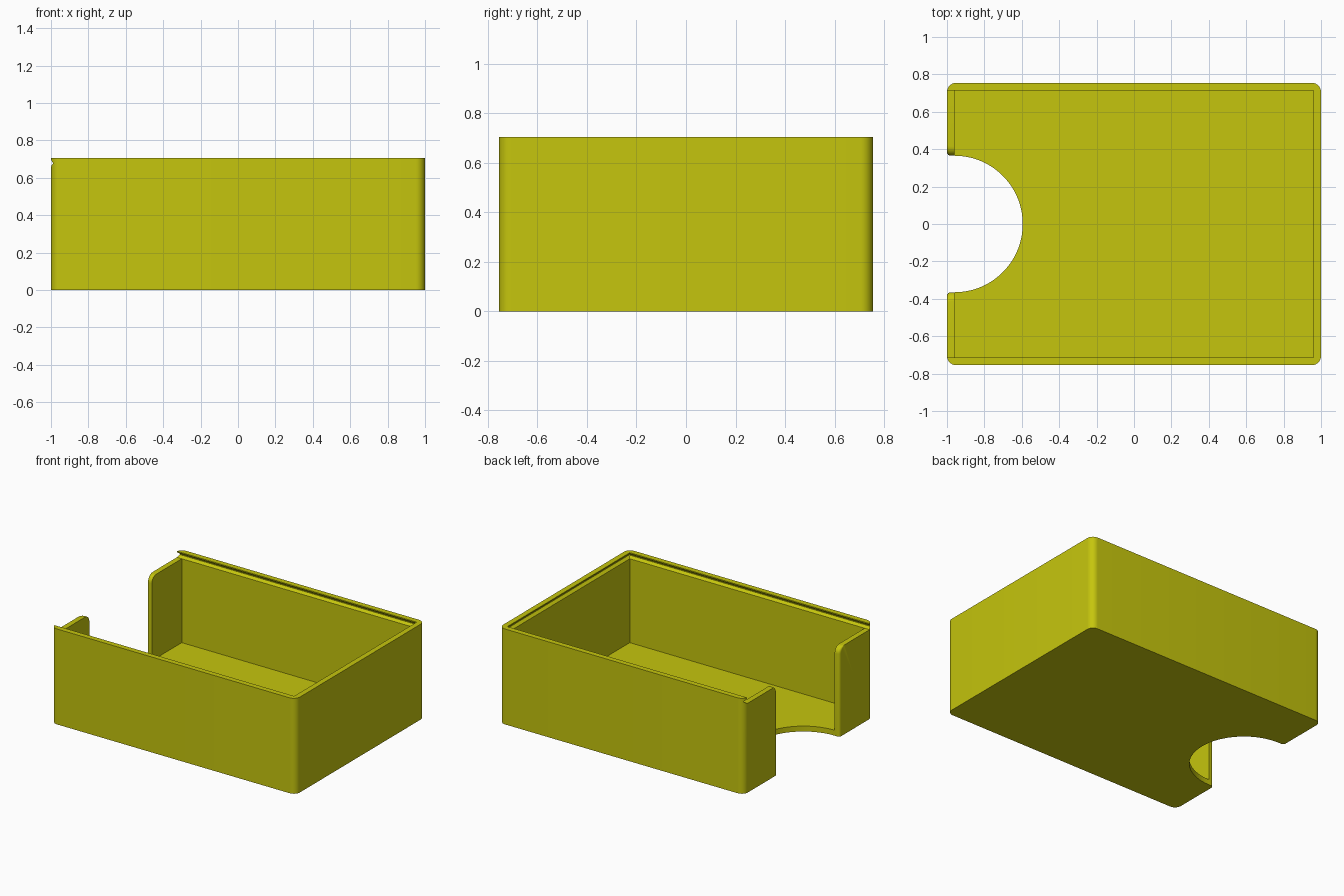
import bpy, bmesh, math

if "Cube" in bpy.data.objects:
    bpy.data.objects.remove(bpy.data.objects["Cube"])

WALL, HX, HY, TOP = 0.04, 1.0, 0.755, 0.705
IN_Y = HY - WALL          # inner half width
SLOT_Z = 0.66             # bottom of the lid slot
CORNER, NOTCH_R, FILLET, FLARE = 0.05, 0.365, 0.05, 0.02

yellow = bpy.data.materials.new("yellow plastic")
yellow.diffuse_color = (0.56, 0.56, 0.004, 1)
yellow.use_nodes = True
yellow.node_tree.nodes["Principled BSDF"].inputs["Base Color"].default_value = yellow.diffuse_color


def loft(name, rings):
    """Closed solid through a stack of equal-length rings."""
    bm = bmesh.new()
    loops = [[bm.verts.new(p) for p in ring] for ring in rings]
    n = len(loops[0])
    for a, b in zip(loops, loops[1:]):
        for i in range(n):
            j = (i + 1) % n
            bm.faces.new((a[i], a[j], b[j], b[i]))
    bm.faces.new(loops[0][::-1])
    bm.faces.new(loops[-1])
    bmesh.ops.recalc_face_normals(bm, faces=bm.faces)
    mesh = bpy.data.meshes.new(name)
    bm.to_mesh(mesh)
    bm.free()
    mesh.materials.append(yellow)
    ob = bpy.data.objects.new(name, mesh)
    bpy.context.collection.objects.link(ob)
    return ob


def rect(x0, x1, hy, z):
    return [(x0, -hy, z), (x1, -hy, z), (x1, hy, z), (x0, hy, z)]


def rounded_rect(z, steps=10):
    pts = []
    for k, (sx, sy) in enumerate([(1, 1), (-1, 1), (-1, -1), (1, -1)]):
        for i in range(steps + 1):
            a = math.pi / 2 * (k + i / steps)
            pts.append((sx * (HX - CORNER) + CORNER * math.cos(a),
                        sy * (HY - CORNER) + CORNER * math.sin(a), z))
    return pts


def notch_ring(z, grow, steps=47):
    """Half-round finger notch outline with softened outer edges."""
    cx = -HX + WALL
    half = [(-1.1, NOTCH_R + FLARE)]
    for i in range(7):
        a = math.pi / 2 * i / 6
        half.append((-HX + FLARE * (1 - math.cos(a)),
                     NOTCH_R + FLARE * (1 - math.sin(a))))
    for i in range((steps + 1) // 2):
        a = math.pi / 2 - math.pi * i / steps
        half.append((cx + NOTCH_R * math.cos(a), NOTCH_R * math.sin(a)))
    upper = [(x, y + grow, z) for x, y in half]
    return upper + [(x, -y, z) for x, y, z in reversed(upper)]


# Tray body
tray = loft("tray", [rounded_rect(0), rounded_rect(TOP)])

# Cavity
cavity = loft("cavity_cutter", [rect(-HX + WALL, HX - WALL, IN_Y, z)
                                for z in (WALL, SLOT_Z + 0.008)])

# Sliding lid slot: undercut on three sides, open at the left end
slot_profile = [(0.66, 0), (0.675, 0.02), (0.682, 0.02), (0.697, 0), (0.8, 0)]
slot = loft("slot_cutter", [rect(-1.1, HX - WALL + d, IN_Y + d, z)
                            for z, d in slot_profile])

# Finger notch, widening in a round at the top of the end wall
rings = [notch_ring(-0.1, 0)]
for i in range(9):
    a = math.pi / 2 * i / 8
    rings.append(notch_ring(SLOT_Z - FILLET * (1 - math.sin(a)),
                            FILLET * (1 - math.cos(a))))
rings.append(notch_ring(0.8, FILLET))
notch = loft("notch_cutter", rings)

# Cut the tray, then discard the cutters
bpy.context.view_layer.objects.active = tray
tray.select_set(True)
for cutter in (cavity, slot, notch):
    cutter.hide_render = True
    mod = tray.modifiers.new("cut", "BOOLEAN")
    mod.operation, mod.solver, mod.object = "DIFFERENCE", "EXACT", cutter
    bpy.ops.object.modifier_apply(modifier=mod.name)
    bpy.data.objects.remove(cutter)

bpy.ops.object.shade_smooth_by_angle(angle=math.radians(30))
